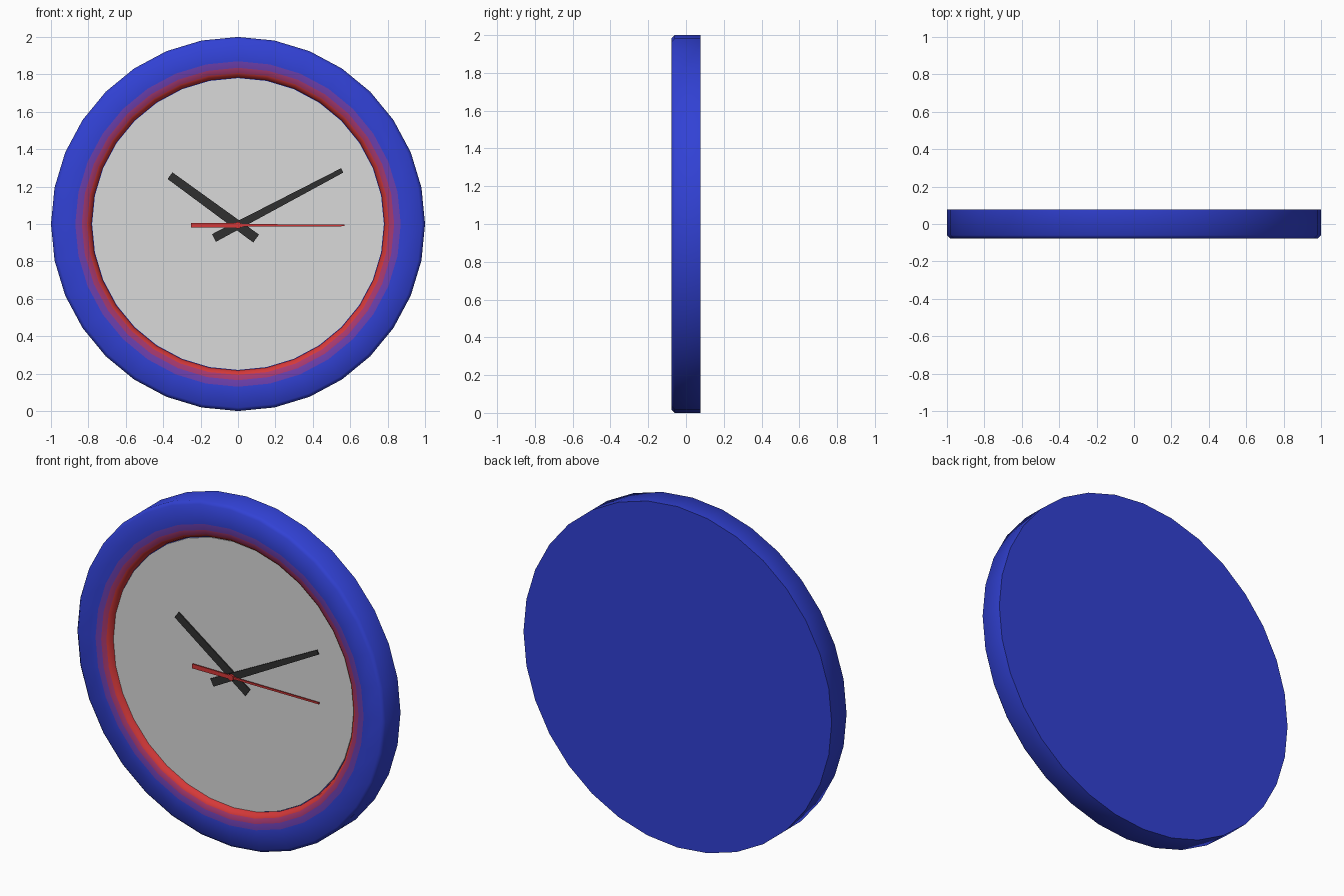
import bpy, bmesh
from math import pi, sin, cos, atan2, radians
from mathutils import Matrix, Vector

cube = bpy.data.objects.get("Cube")
if cube:
    bpy.data.objects.remove(cube, do_unlink=True)


def material(name, r, g, b):
    m = bpy.data.materials.new(name)
    m.use_nodes = True
    m.diffuse_color = (r, g, b, 1)
    bsdf = next(n for n in m.node_tree.nodes if n.type == "BSDF_PRINCIPLED")
    bsdf.inputs["Base Color"].default_value = (r, g, b, 1)
    return m


blue = material("blue", 0.031, 0.053, 0.66)
purple = material("purple", 0.15, 0.05, 0.42)
magenta = material("magenta", 0.38, 0.04, 0.16)
red = material("red", 0.66, 0.04, 0.04)
pale = material("pale grey", 0.7, 0.7, 0.7)
dark = material("charcoal", 0.03, 0.03, 0.03)

CENTRE = 1.0   # height of the case centre
PIVOT = 0.993  # height of the hand pivot


def finish(name, bm, mats, smooth=None):
    bmesh.ops.recalc_face_normals(bm, faces=bm.faces)
    mesh = bpy.data.meshes.new(name)
    bm.to_mesh(mesh)
    bm.free()
    for m in mats:
        mesh.materials.append(m)
    obj = bpy.data.objects.new(name, mesh)
    bpy.context.collection.objects.link(obj)
    if smooth:
        bpy.ops.object.select_all(action="DESELECT")
        obj.select_set(True)
        bpy.context.view_layer.objects.active = obj
        bpy.ops.object.shade_smooth_by_angle(angle=radians(smooth))
    return obj


def lathe(name, profile, mats, z, sides=32, bands=None):
    """Turn (radius, y) points about the y axis and cap both ends."""
    bm = bmesh.new()
    rings = [[bm.verts.new((r * sin(2 * pi * i / sides), y, z + r * cos(2 * pi * i / sides)))
              for i in range(sides)] for r, y in profile]
    for k, (a, b) in enumerate(zip(rings, rings[1:])):
        for i in range(sides):
            j = (i + 1) % sides
            f = bm.faces.new((a[i], a[j], b[j], b[i]))
            f.material_index = bands[k] if bands else 0
    bm.faces.new(rings[0])
    bm.faces.new(rings[-1])
    return finish(name, bm, mats, 50)


def hand(name, outline, tip, y, mat, thick=0.007):
    """Flat hand from (length, half width) points, aimed at tip from the pivot."""
    bm = bmesh.new()
    pts = outline + [(l, -w) for l, w in reversed(outline)]
    face = bm.faces.new([bm.verts.new((l, y, w)) for l, w in pts])
    moved = bmesh.ops.extrude_face_region(bm, geom=[face])["geom"]
    bmesh.ops.translate(bm, verts=[v for v in moved if isinstance(v, bmesh.types.BMVert)],
                        vec=(0, -thick, 0))
    turn = Matrix.Rotation(-atan2(tip[1], tip[0]), 4, "Y")
    bm.transform(Matrix.Translation(Vector((0, 0, PIVOT))) @ turn)
    return finish(name, bm, [mat])


# Case: back, side, chamfer and front ring, with coloured bands down to the dial
lathe("clock_case",
      [(1, 0.078), (1, -0.06), (0.982, -0.078), (0.87, -0.078), (0.835, -0.076),
       (0.807, -0.068), (0.79, -0.056), (0.783, -0.035)],
      [blue, purple, magenta, red], CENTRE, bands=[0, 0, 0, 1, 2, 3, 3])

# Dial
lathe("dial", [(0.78, -0.03), (0.78, -0.041)], [pale], CENTRE)

# Hands, stacked from the dial outwards
hand("hour_hand", [(-0.12, 0.026), (0.45, 0.022)], (-0.37, 0.27), -0.044, dark)
hand("minute_hand", [(-0.145, 0.023), (0.63, 0.013)], (0.56, 0.295), -0.052, dark)
hand("second_hand", [(-0.25, 0.013), (0, 0.012), (0.03, 0.006), (0.57, 0.005)],
     (1, 0), -0.06, red)

# Pivot cap
lathe("hand_pivot", [(0.018, -0.04), (0.018, -0.07)], [red], PIVOT, sides=16)
